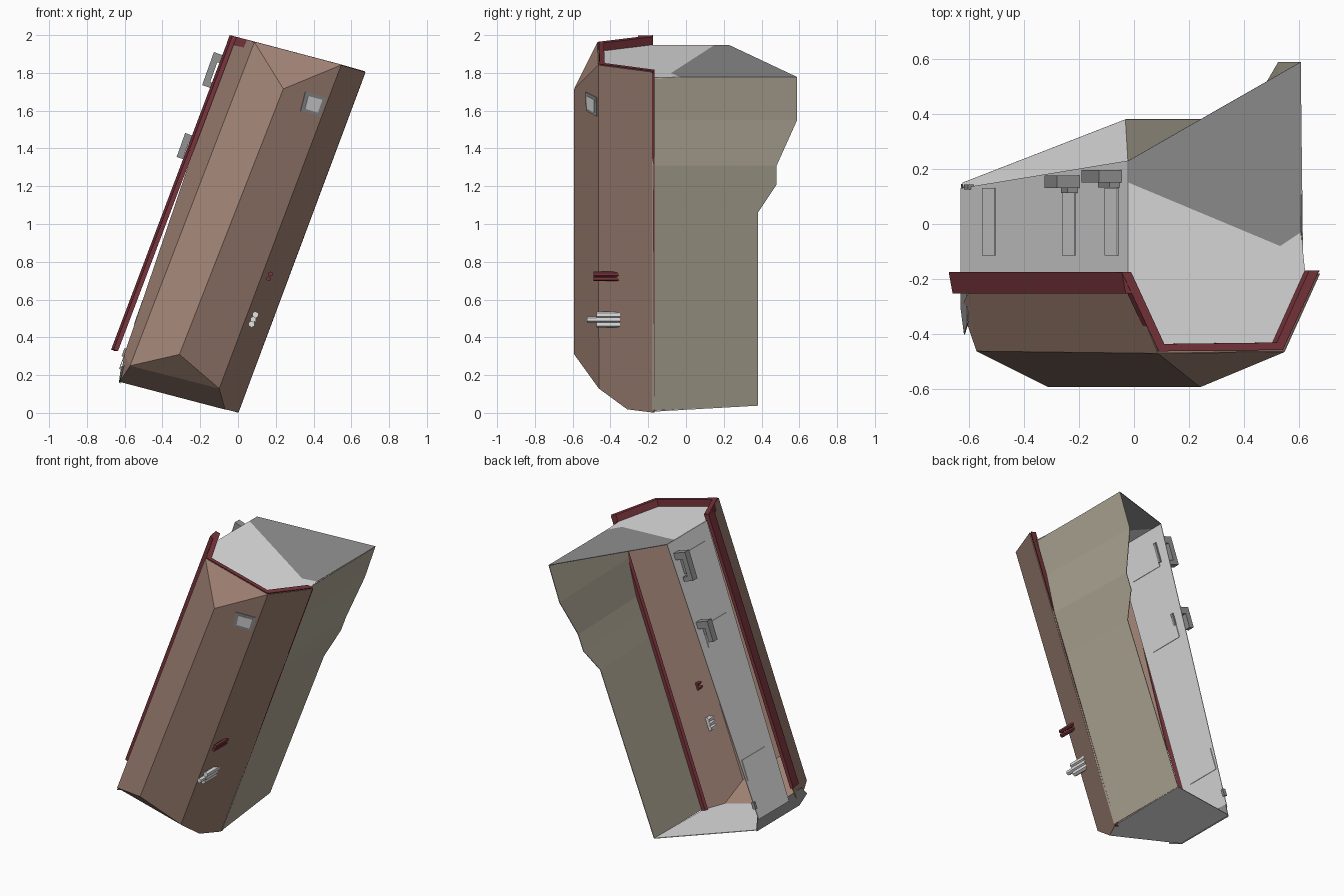
import bpy, bmesh, math
from mathutils import Vector

if "Cube" in bpy.data.objects:
    bpy.data.objects.remove(bpy.data.objects["Cube"])

def material(name, r, g, b):
    m = bpy.data.materials.new(name)
    m.diffuse_color = (r, g, b, 1)
    m.use_nodes = True
    m.node_tree.nodes["Principled BSDF"].inputs["Base Color"].default_value = m.diffuse_color
    return m

BROWN = material("brown", .36, .23, .18)
OLIVE = material("olive", .44, .40, .31)
RED = material("dark red", .19, .035, .045)
LIGHT = material("light grey", .76, .76, .76)
DARK = material("dark grey", .29, .29, .29)

U = Vector((.352, 0, .936))      # up the leaning body
V = Vector((.936, 0, -.352))     # across it, to the right
N = Vector((-.942, 0, .335))     # out of the left wall

def mesh(name, verts, faces, mat, solid=0):
    me = bpy.data.meshes.new(name)
    me.from_pydata([tuple(v) for v in verts], [], faces)
    bm = bmesh.new()
    bm.from_mesh(me)
    bmesh.ops.recalc_face_normals(bm, faces=bm.faces)
    bm.to_mesh(me)
    bm.free()
    me.materials.append(mat)
    ob = bpy.data.objects.new(name, me)
    bpy.context.collection.objects.link(ob)
    if solid:
        mod = ob.modifiers.new("thickness", 'SOLIDIFY')
        mod.thickness = solid
        mod.offset = 0
    return ob

def sheet(name, pts, mat, solid=.004):
    return mesh(name, pts, [tuple(range(len(pts)))], mat, solid)

def beam(name, pts, a, b, mat):
    """Four-sided bar along pts; a holds one side vector per point."""
    verts, faces = [], []
    b = Vector(b)
    for p, s in zip(pts, a):
        p, s = Vector(p), Vector(s)
        verts += [p, p + s, p + s + b, p + b]
    n = len(pts)
    for i in range(n - 1):
        for j in range(4):
            k = (j + 1) % 4
            faces.append((4*i + j, 4*i + k, 4*i + 4 + k, 4*i + 4 + j))
    faces += [(0, 1, 2, 3), tuple(4*(n - 1) + j for j in range(4))]
    return mesh(name, verts, faces, mat)

# Faceted front shell
shell = [(-.03, -.18, 1.992), (.088, -.468, 1.962), (.545, -.463, 1.842), (.673, -.18, 1.805),  # top rim
         (.24, -.59, 1.715), (-.31, -.59, .31),                                                # ridge
         (-.60, -.25, .31), (-.57, -.46, .25), (-.625, -.30, .165),                            # lower left
         (-.10, -.46, .13), (-.07, -.31, .02), (0, -.18, .003)]                                # lower right
mesh("front_shell", shell,
     [(0, 6, 7, 1), (1, 7, 5, 4), (4, 5, 9, 2), (2, 9, 10, 11, 3),
      (1, 4, 2), (7, 8, 10, 9), (7, 9, 5), (6, 8, 7)], BROWN, .004)

# Right wall: bent strips with a stepped back edge (z, front x, back x, back y)
rows = [(.04, .005, -.03, .38), (1.06, .392, .368, .38), (1.21, .449, .424, .48),
        (1.31, .487, .462, .48), (1.55, .548, .525, .588), (1.775, .612, .603, .588)]
verts = []
for z, xf, xb, yb in rows:
    verts += [(xf, -.18, z if z > .1 else .012), (xb, yb, z)]
mesh("right_wall", verts, [(2*i, 2*i + 1, 2*i + 3, 2*i + 2) for i in range(len(rows) - 1)], OLIVE, .004)

# Left wall, narrower than the right one
def left_wall(x, y, d=0):
    return Vector((x, y, .24 + (x + .625) * 2.818)) + N * d
sheet("left_wall", [left_wall(-.628, -.19), left_wall(-.628, .13),
                    left_wall(-.02, .23), left_wall(-.02, -.19)], LIGHT)

# Floor and dark lower skirt
sheet("floor", [(-.622, -.30, .165), (-.07, -.31, .02), (0, -.18, .008),
                (-.03, .38, .04), (-.622, .15, .165)], LIGHT)
sheet("lower_skirt", [(-.625, .145, .157), (-.628, -.30, .162), (-.615, -.40, .20),
                      (-.603, -.36, .25), (-.618, .13, .245)], DARK)

# Lid, with a darker rear plate in the same plane
def lid(x, y):
    return (x, y, 1.945 - .27 * (x + .02))
sheet("lid", [lid(*p) for p in [(-.02, -.19), (.09, -.45), (.53, -.44), (.62, -.17),
                                (.605, -.03), (.53, -.08), (-.02, .15)]], LIGHT)
sheet("lid_rear", [lid(*p) for p in [(-.02, .15), (.53, -.08), (.605, -.03),
                                     (.605, .588), (-.02, .23)]], DARK)

# Red trim
beam("left_rail", [(-.672, -.175, .335), (-.044, -.175, 1.997)], [V * .024] * 2,
     (.014, -.078, 0), RED)
beam("right_rail", [(.003, -.168, .003), (.674, -.168, 1.80)], [V * -.03] * 2,
     (-.01, -.018, 0), RED)
beam("top_trim", [(-.044, -.175, 2.0), (.090, -.462, 1.965), (.540, -.457, 1.846), (.672, -.168, 1.808)],
     [(.034, 0, -.009), (.020, .027, -.006), (-.022, .027, .006), (-.036, 0, .009)], U * -.045, RED)

# Plates and hooks on the left wall
def wall_box(name, x0, x1, y0, y1, d0, d1, mat):
    p, q = left_wall(x0, y0, d0), left_wall(x1, y0, d0)
    beam(name, [p, q], [(0, y1 - y0, 0)] * 2, N * (d1 - d0), mat)

for i, x in enumerate((-.545, -.255, -.1)):
    wall_box(f"wall_plate_{i + 1}", x, x + .045, -.115, .13, -.007, .007, LIGHT)
for i, (x0, x1, y) in enumerate([(-.105, -.043, .15), (-.24, -.195, .13)]):
    wall_box(f"hook_bar_{i + 1}", x0, x1, y, y + .046, .055, .09, DARK)
    wall_box(f"hook_arm_{i + 1}", x1 - .015, x1, y, y + .046, 0, .055, DARK)
    wall_box(f"hook_base_{i + 1}", x0 + .012, x1 - .008, y - .018, y + .002, -.012, .04, DARK)
wall_box("hook_arm_low", -.105, -.095, .15, .196, .02, .055, DARK)
wall_box("lower_catch", -.605, -.59, .125, .143, -.01, .012, DARK)

# Small window on the right front facet
A, B, C = (Vector(shell[i]) for i in (4, 2, 9))
normal = (B - A).cross(C - B).normalized()
if normal.y > 0:
    normal.negate()
def on_facet(x, z, d):
    y = A.y - (normal.x * (x - A.x) + normal.z * (z - A.z)) / normal.y
    return Vector((x, y, z)) + normal * d
corners = [(.355, 1.70), (.465, 1.67), (.43, 1.57), (.33, 1.60)]
cx, cz = .397, 1.635
for name, s, d, mat in (("window_frame", 1, .004, DARK), ("window_pane", .68, .007, LIGHT)):
    sheet(name, [on_facet(cx + (x - cx)*s, cz + (z - cz)*s, d) for x, z in corners], mat)

# Pegs through the right facet
def peg(name, x, z, y0, y1, r, mat):
    bpy.ops.mesh.primitive_cylinder_add(vertices=6, radius=r, depth=y1 - y0,
                                        location=(x, (y0 + y1) / 2, z),
                                        rotation=(math.pi / 2, 0, 0))
    ob = bpy.context.object
    ob.name = name
    ob.data.materials.append(mat)

peg("red_peg_upper", .172, .735, -.49, -.355, .013, RED)
peg("red_peg_lower", .162, .71, -.49, -.355, .013, RED)
for i, (x, z) in enumerate([(.092, .52), (.082, .495), (.072, .47)]):
    peg(f"grey_peg_{i + 1}", x, z, -.475, -.35, .018, LIGHT)
peg("grey_peg_tip", .08, .495, -.525, -.47, .016, LIGHT)
